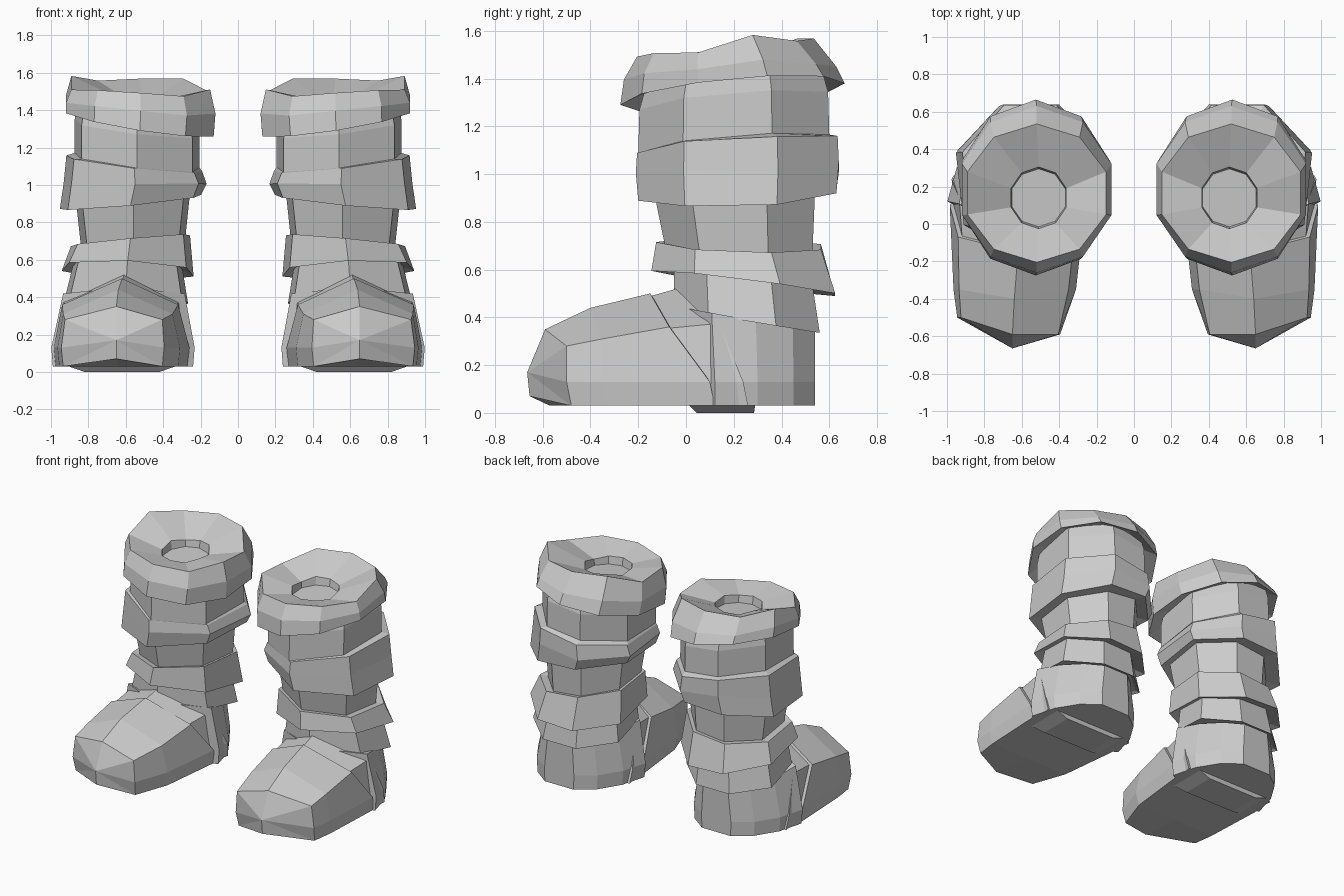
import bpy, bmesh, math

# Unit cross-sections (front is -y)
SHAFT = [(0, -1), (.87, -.53), (.98, .4), (.38, 1), (-.38, 1), (-.98, .4), (-.87, -.53)]
HEEL = [(0, -.9), (1, -.31), (.87, .25), (.62, .72), (.3, 1),
        (-.3, 1), (-.62, .72), (-.87, .25), (-1, -.31)]
ROUND = [(math.sin(math.tau * i / 10), -math.cos(math.tau * i / 10)) for i in range(10)]


def ring(shape, cx, cy, rx, ry, z, tx=0, ty=0, wave=0):
    """Scaled cross-section, tilted by tx / ty, with optional uneven rim."""
    return [(cx + rx * u, cy + ry * v,
             z + tx * u + ty * v + wave * math.sin(i * 2.4 + .5))
            for i, (u, v) in enumerate(shape)]


def loft(name, rings, tip=None):
    """Skin closed rings, cap the ends, mirror to make the pair."""
    bm = bmesh.new()
    rows = [[bm.verts.new(p) for p in r] for r in rings]
    n = len(rows[0])
    for a, b in zip(rows, rows[1:]):
        for i in range(n):
            j = (i + 1) % n
            bm.faces.new((a[i], a[j], b[j], b[i]))
    bm.faces.new(rows[0])
    if tip:
        t = bm.verts.new(tip)
        for i in range(n):
            bm.faces.new((rows[-1][i], rows[-1][(i + 1) % n], t))
    else:
        bm.faces.new(rows[-1])
    bmesh.ops.recalc_face_normals(bm, faces=bm.faces[:])
    me = bpy.data.meshes.new(name)
    bm.to_mesh(me)
    bm.free()
    ob = bpy.data.objects.new(name, me)
    bpy.context.collection.objects.link(ob)
    m = ob.modifiers.new("pair", 'MIRROR')
    m.use_mirror_merge = False
    return ob


# Rolled cuff with a shallow opening
loft("cuff", [ring(ROUND, *p) for p in [
    (.51, .14, .15, .155, 1.41, 0, .01),
    (.51, .14, .155, .165, 1.46, 0, .01, .01),
    (.52, .165, .39, .37, 1.525, .02, .045, .025),
    (.52, .185, .42, .445, 1.42, .04, .03, .012),
    (.525, .195, .415, .47, 1.335, .065, .045),
    (.54, .2, .33, .385, 1.375, .05, .04)]])

# Slouched leg: alternating bands and flared folds, top to bottom
loft("leg_shaft", [ring(SHAFT, *p) for p in [
    (.54, .2, .325, .37, 1.39, .04, .03),
    (.54, .2, .34, .395, 1.30, .04, .03),
    (.54, .2, .34, .40, 1.12, .04, .03),
    (.555, .215, .37, .42, 1.11, .045, .025, .008),
    (.55, .215, .39, .425, 1.01, .01, .015, .02),
    (.575, .215, .385, .415, .905, -.035, .02, .008),
    (.56, .205, .31, .335, .92, -.035, .015),
    (.56, .22, .285, .31, .70, -.03, -.01),
    (.575, .22, .325, .345, .705, -.03, -.01),
    (.59, .24, .36, .385, .545, .015, -.05),
    (.59, .24, .30, .29, .57, .01, -.04),
    (.60, .255, .34, .305, .385, 0, -.05),
    (.60, .245, .315, .29, .40, 0, -.05)]])

# Heel counter rising to the instep
loft("heel", [ring(HEEL, *p) for p in [
    (.615, .22, .375, .32, .03),
    (.615, .22, .383, .32, .13),
    (.61, .21, .325, .33, .40, 0, -.06)]])


def foot_section(low, high, peak, skew=0, base=None):
    """Eight-sided foot outline; low/high are (left x, right x, y, z)."""
    l, r, y, z = low
    hl, hr, hy, hz = high
    return [base or (peak[0], y + .02, .03),
            (l + .01, y + .02 + skew, .03), (l, y + skew, z), (hl, hy + skew, hz), peak,
            (hr, hy, hz), (r, y, z), (r - .01, y + .02, .03)]


# Toe box, seam leaning back along its rear edge
loft("toe_box", [
    foot_section((.26, .985, .10, .13), (.32, .94, -.07, .36), (.62, -.15, .50)),
    foot_section((.31, .965, -.35, .13), (.35, .935, -.35, .31), (.64, -.40, .44)),
    foot_section((.395, .945, -.50, .13), (.405, .925, -.50, .28), (.65, -.59, .35), -.09,
                 (.65, -.655, .07)),
], tip=(.65, -.665, .17))

# Instep panel filling between the seam and the heel
loft("instep_band", [
    foot_section((.29, .96, .05, .13), (.345, .915, -.12, .35), (.62, -.18, .48)),
    foot_section((.25, .975, .24, .13), (.31, .935, .14, .375), (.61, -.04, .52))])

# Small raised pad under the arch
PAD = [(-1, -1), (1, -1), (1, 1), (-1, 1)]
loft("sole_pad", [ring(PAD, .62, .15, .30, .14, .035),
                  ring(PAD, .62, .165, .20, .12, 0)])
